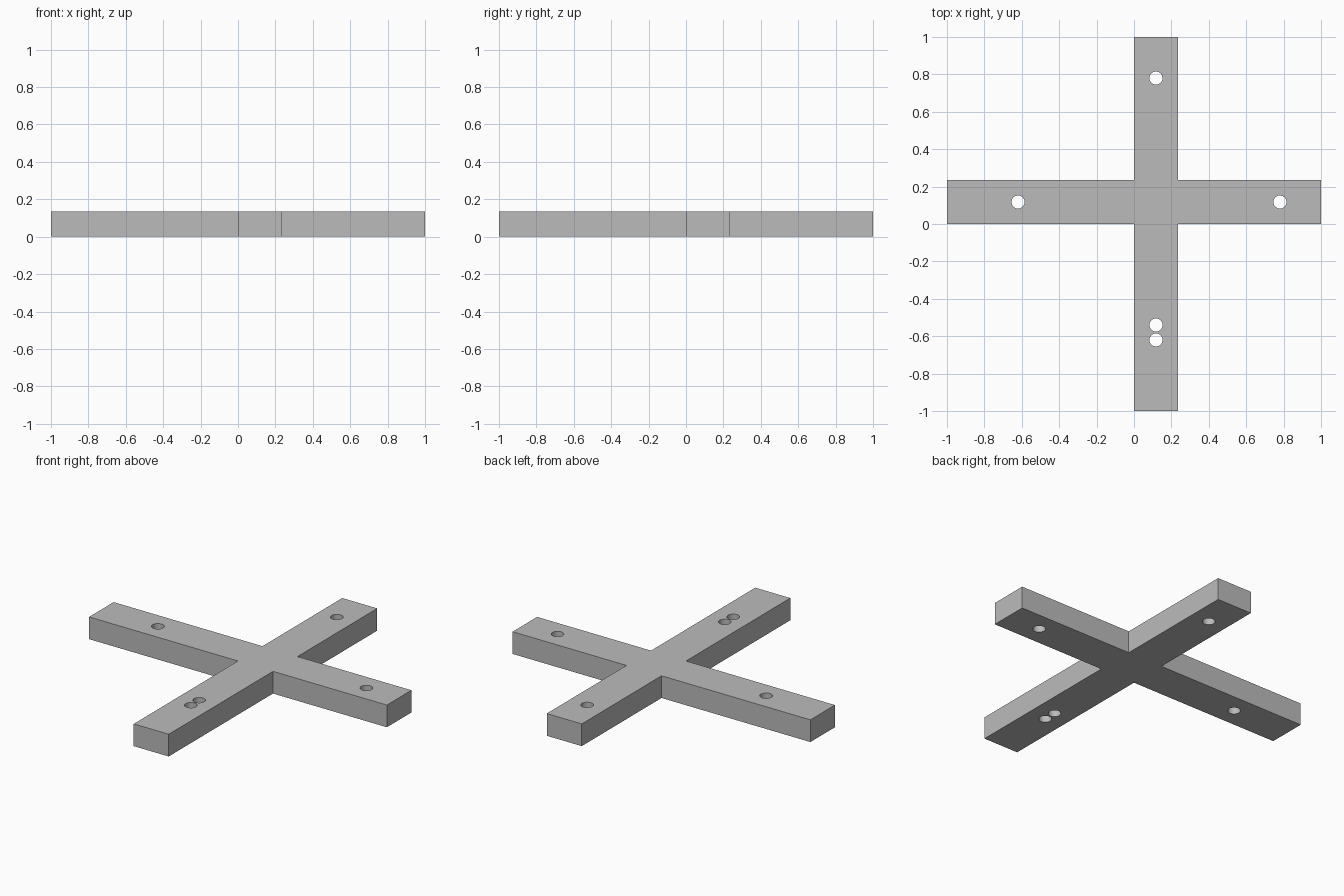
import bpy
import bmesh
import math

cube = bpy.data.objects.get("Cube")
if cube:
    bpy.data.objects.remove(cube, do_unlink=True)

END, WIDTH, HEIGHT = 1.0, 0.235, 0.135
HOLE_RADIUS = 0.035

grey = bpy.data.materials.new("plain grey")
grey.use_nodes = True
colour = (0.5, 0.5, 0.5, 1)
grey.diffuse_color = colour
grey.node_tree.nodes["Principled BSDF"].inputs["Base Color"].default_value = colour


def new_object(name, bm):
    mesh = bpy.data.meshes.new(name)
    bm.to_mesh(mesh)
    bm.free()
    obj = bpy.data.objects.new(name, mesh)
    bpy.context.collection.objects.link(obj)
    mesh.materials.append(grey)
    return obj


# Cross-shaped plate, its outline swept up to full height
outline = [(0, -END), (WIDTH, -END), (WIDTH, 0), (END, 0), (END, WIDTH), (WIDTH, WIDTH),
           (WIDTH, END), (0, END), (0, WIDTH), (-END, WIDTH), (-END, 0), (0, 0)]
bm = bmesh.new()
base = bm.faces.new([bm.verts.new((x, y, 0)) for x, y in outline])
top = bmesh.ops.extrude_face_region(bm, geom=[base])["geom"]
bmesh.ops.translate(bm, vec=(0, 0, HEIGHT),
                    verts=[v for v in top if isinstance(v, bmesh.types.BMVert)])
bmesh.ops.recalc_face_normals(bm, faces=bm.faces)
cross = new_object("cross_bracket", bm)

# Bolt holes through the arms, two of them in the front arm
mid = WIDTH / 2
bm = bmesh.new()
for x, y in [(mid, 0.78), (mid, -0.54), (mid, -0.62), (0.78, mid), (-0.62, mid)]:
    drill = bmesh.ops.create_cone(bm, cap_ends=True, segments=32, radius1=HOLE_RADIUS,
                                  radius2=HOLE_RADIUS, depth=HEIGHT * 2)
    bmesh.ops.translate(bm, vec=(x, y, HEIGHT / 2), verts=drill["verts"])
cutter = new_object("hole_cutter", bm)
cutter.hide_render = True
cutter.hide_set(True)

cut = cross.modifiers.new("holes", "BOOLEAN")
cut.operation = "DIFFERENCE"
cut.solver = "EXACT"
cut.object = cutter

# Apply the cut, then smooth only the hole walls
bpy.ops.object.select_all(action="DESELECT")
bpy.context.view_layer.objects.active = cross
cross.select_set(True)
bpy.ops.object.modifier_apply(modifier=cut.name)
bpy.data.objects.remove(cutter, do_unlink=True)
bpy.ops.object.shade_smooth_by_angle(angle=math.radians(30))
